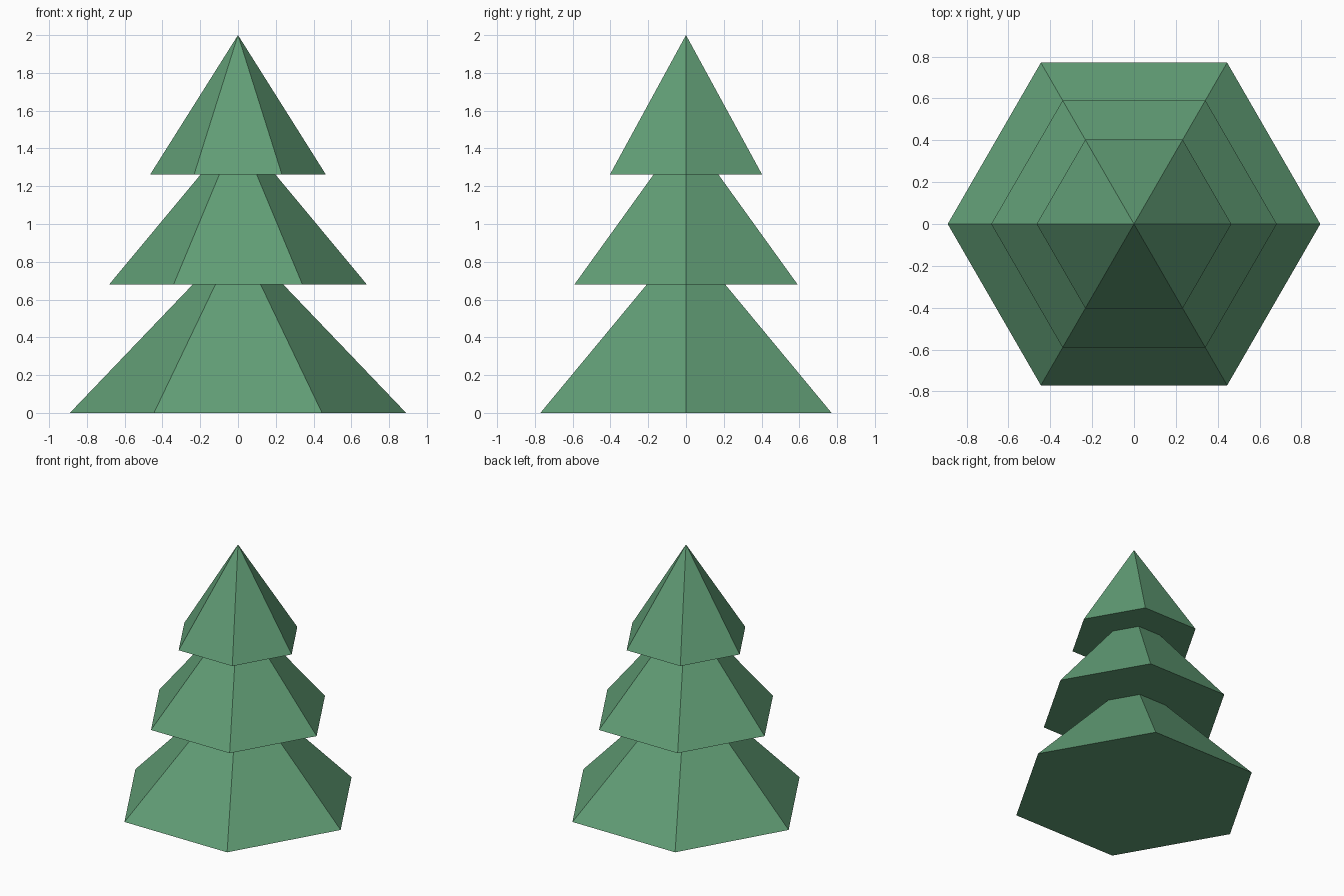
import bpy
import math

# Remove the default cube
cube = bpy.data.objects.get("Cube")
if cube:
    bpy.data.objects.remove(cube, do_unlink=True)

# Foliage colour
GREEN = (0.12, 0.34, 0.18, 1.0)
foliage = bpy.data.materials.new("foliage_green")
foliage.use_nodes = True
foliage.diffuse_color = GREEN
bsdf = foliage.node_tree.nodes["Principled BSDF"]
bsdf.inputs["Base Color"].default_value = GREEN


def add_tier(name, radius, base, apex):
    """Closed six-sided pyramid with corners on the x axis."""
    bpy.ops.mesh.primitive_cone_add(
        vertices=6, radius1=radius, radius2=0, depth=apex - base,
        end_fill_type='NGON', location=(0, 0, (base + apex) / 2),
        rotation=(0, 0, math.pi / 6))
    tier = bpy.context.object
    tier.name = tier.data.name = name
    bpy.ops.object.transform_apply(location=True, rotation=True, scale=True)
    tier.data.materials.append(foliage)
    bpy.ops.object.shade_flat()
    return tier


# Three stacked branch tiers, each tip hidden inside the tier above
add_tier("lower_branches", 0.89, 0.0, 0.93)
add_tier("middle_branches", 0.682, 0.68, 1.50)
add_tier("top_branches", 0.465, 1.262, 2.0)
